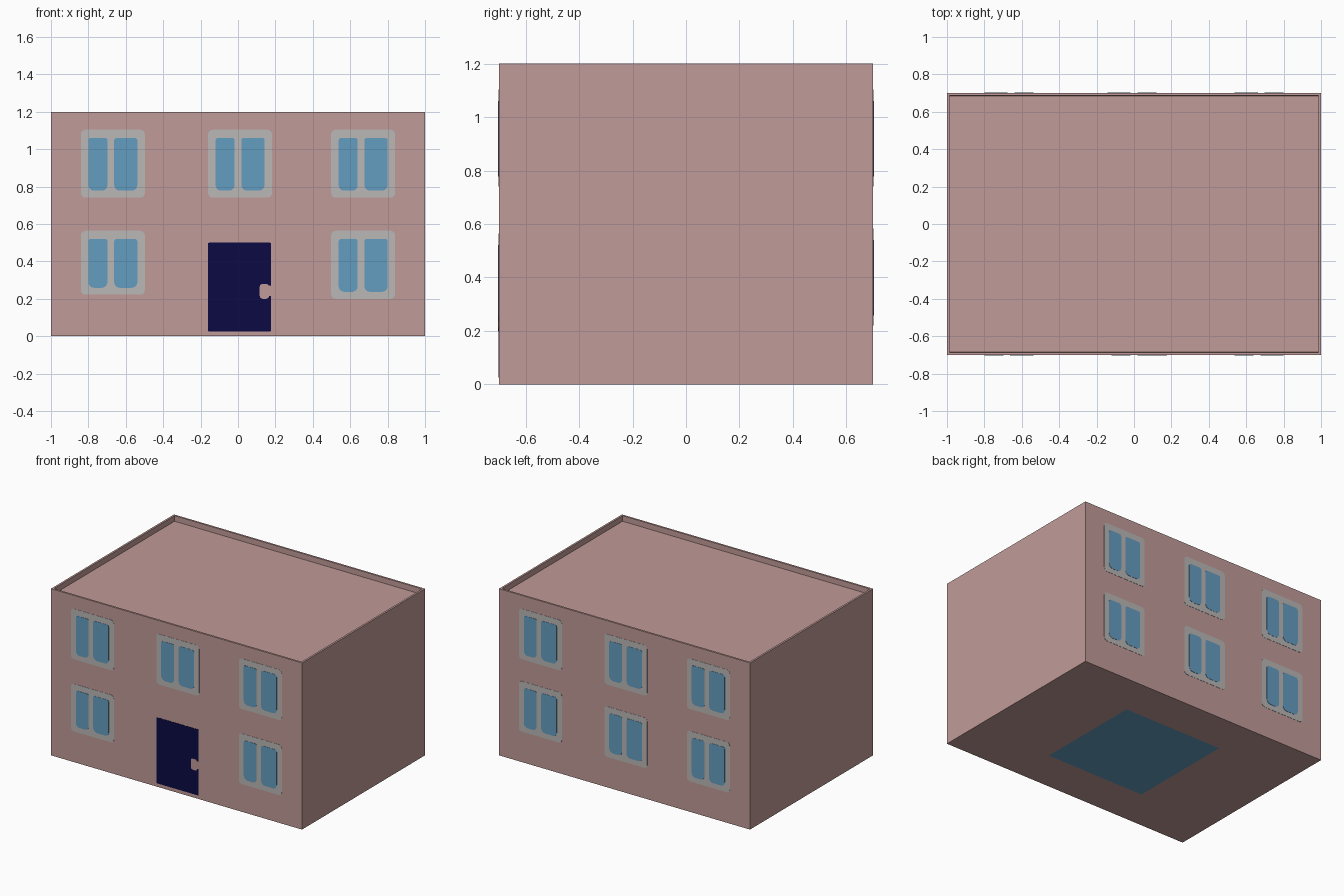
import bpy
import bmesh
import math

if "Cube" in bpy.data.objects:
    bpy.data.objects.remove(bpy.data.objects["Cube"], do_unlink=True)


def material(name, rgb):
    """Flat material from 0-255 sRGB values."""
    lin = [((c / 255 + 0.055) / 1.055) ** 2.4 if c > 10 else c / 255 / 12.92 for c in rgb]
    mat = bpy.data.materials.new(name)
    mat.use_nodes = True
    mat.diffuse_color = (*lin, 1)
    bsdf = next(n for n in mat.node_tree.nodes if n.type == 'BSDF_PRINCIPLED')
    bsdf.inputs["Base Color"].default_value = (*lin, 1)
    return mat


WALL = material("dusty_pink", (192, 155, 152))
FRAME = material("frame_grey", (187, 183, 183))
GLASS = material("window_blue", (100, 158, 193))
DOOR = material("navy", (11, 10, 68))

HALF_X, HALF_Y, HEIGHT = 1.0, 0.7, 1.2
LAYER = 0.0015


def add_object(name, bm, *mats):
    mesh = bpy.data.meshes.new(name)
    bm.to_mesh(mesh)
    bm.free()
    for m in mats:
        mesh.materials.append(m)
    obj = bpy.data.objects.new(name, mesh)
    bpy.context.collection.objects.link(obj)
    return obj


def rounded_outline(x0, x1, z0, z1, r_low, r_top, steps=4):
    """Counter-clockwise outline with separate lower and upper corner radii."""
    corners = [(x0, z0, 1, 1, r_low, 180), (x1, z0, -1, 1, r_low, 270),
               (x1, z1, -1, -1, r_top, 0), (x0, z1, 1, -1, r_top, 90)]
    pts = []
    for x, z, sx, sz, r, start in corners:
        for i in range(steps + 1):
            a = math.radians(start + 90 * i / steps)
            pts.append((x + sx * r + r * math.cos(a), z + sz * r + r * math.sin(a)))
    return pts


def plate(name, rect, mat, layer, r_low, r_top, back=False):
    """Thin plate on the front wall, or turned half round onto the back wall."""
    side = -1 if back else 1
    bm = bmesh.new()
    outline = rounded_outline(*rect, r_low, r_top)
    rings = [[bm.verts.new((side * x, -side * (HALF_Y + d), z)) for x, z in outline]
             for d in (0, layer * LAYER)]
    inner, outer = rings
    bm.faces.new(outer)
    for i in range(len(outer)):
        j = (i + 1) % len(outer)
        bm.faces.new((outer[j], outer[i], inner[i], inner[j]))
    return add_object(name, bm, mat)


def window(name, x, z0, z1, back=False):
    """Frame with a narrow and a wide pane; x is its left edge seen from outside."""
    plate(name + "_frame", (x, x + 0.342, z0, z1), FRAME, 1, 0.025, 0.025, back)
    for part, a, b in (("narrow", 0.04, 0.142), ("wide", 0.178, 0.302)):
        plate(f"{name}_{part}_pane", (x + a, x + b, z0 + 0.037, z1 - 0.043),
              GLASS, 2, 0.03, 0.014, back)


# Building shell: parapet round a sunken roof, blue square set into the base
bm = bmesh.new()
bmesh.ops.create_cube(bm, size=1)
for v in bm.verts:
    v.co.x *= 2 * HALF_X
    v.co.y *= 2 * HALF_Y
    v.co.z = HEIGHT if v.co.z > 0 else 0
bm.normal_update()
roof = next(f for f in bm.faces if f.normal.z > 0.5)
base = next(f for f in bm.faces if f.normal.z < -0.5)
bmesh.ops.inset_individual(bm, faces=[roof], thickness=0.02)
bmesh.ops.inset_individual(bm, faces=[roof], thickness=0.0005)
for v in roof.verts:
    v.co.z = HEIGHT - 0.04
bmesh.ops.inset_individual(bm, faces=[base], thickness=0.3)
for v in base.verts:
    v.co.x = math.copysign(0.393, v.co.x)
    v.co.y = math.copysign(0.393, v.co.y)
base.material_index = 1
add_object("building_shell", bm, WALL, GLASS)

# Windows: left edge of each column, seen from outside the wall
COLUMNS = (("left", -0.84), ("middle", -0.16), ("right", 0.498))
for col, x in COLUMNS:
    window(f"front_upper_{col}", x, 0.741, 1.104)
    window(f"back_upper_{col}", x, 0.741, 1.104, True)
    window(f"back_lower_{col}", x, 0.22, 0.583, True)
window("front_lower_left", -0.84, 0.222, 0.564)
window("front_lower_right", 0.498, 0.20, 0.564)

# Door with its handle recess in the wall colour
plate("door", (-0.16, 0.176, 0.025, 0.50), DOOR, 1, 0.005, 0.005)
plate("door_handle", (0.116, 0.166, 0.20, 0.28), WALL, 2, 0.016, 0.016)
plate("door_latch", (0.160, 0.177, 0.215, 0.27), WALL, 2, 0.003, 0.003)
